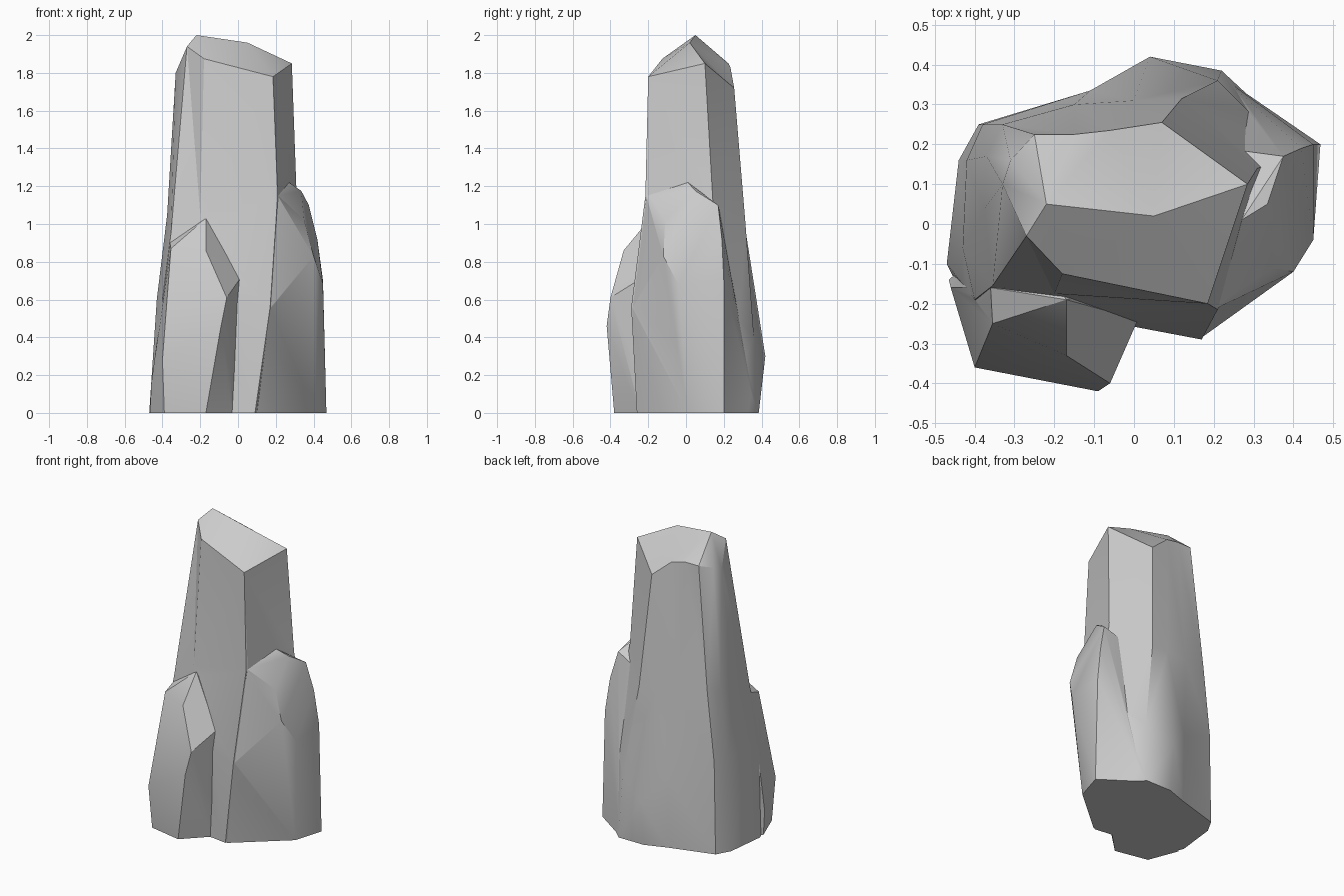
import bpy, bmesh
from math import radians

if "Cube" in bpy.data.objects:
    bpy.data.objects.remove(bpy.data.objects["Cube"])


def finish(name, bm):
    bmesh.ops.triangulate(bm, faces=bm.faces[:])
    bmesh.ops.recalc_face_normals(bm, faces=bm.faces[:])
    mesh = bpy.data.meshes.new(name)
    bm.to_mesh(mesh)
    bm.free()
    ob = bpy.data.objects.new(name, mesh)
    bpy.context.collection.objects.link(ob)
    return ob


def hull_rock(name, points):
    bm = bmesh.new()
    for p in points:
        bm.verts.new(p)
    res = bmesh.ops.convex_hull(bm, input=bm.verts[:])
    loose = [v for v in bm.verts if not v.link_faces]
    bmesh.ops.delete(bm, geom=loose, context='VERTS')
    return finish(name, bm)


# Tall pillar: upright edge lines, each from the ground to the rim
front_columns = [
    [(-.42, -.20, 0), (-.40, -.19, .60), (-.355, -.155, .95), (-.27, -.03, 1.94)],
    [(-.20, -.22, 0), (-.20, -.22, .60), (-.20, -.175, 1.05), (-.18, -.125, 1.875)],
    [(.09, -.26, 0), (.17, -.29, .56), (.21, -.215, 1.15), (.185, -.20, 1.78)],
    [(.43, .19, 0), (.40, .17, .60), (.31, .14, 1.16), (.285, .10, 1.85)],
]
back_columns = [
    [(.22, .385, 0), (.21, .36, .40), (.12, .315, 1.0), (.07, .255, 1.72)],
    [(.04, .385, 0), (.04, .42, .30), (.00, .31, 1.0), (-.06, .235, 1.83)],
    [(-.10, .335, 0), (-.11, .335, .45), (-.15, .30, 1.0), (-.15, .225, 1.85)],
    [(-.39, .25, 0), (-.38, .25, .60), (-.33, .25, 1.05), (-.25, .225, 1.85)],
    [(-.44, .16, 0), (-.42, .16, .60), (-.37, .17, 1.05), (-.31, .16, 1.83)],
    [(-.47, -.10, 0), (-.43, -.06, .60), (-.375, .04, 1.05), (-.33, .10, 1.80)],
]
bm = bmesh.new()
cols = [[bm.verts.new(p) for p in c] for c in front_columns + back_columns]
n = len(cols)
for i in range(n):
    a, b = cols[i], cols[(i + 1) % n]
    for k in range(3):
        bm.faces.new((a[k], b[k], b[k + 1], a[k + 1]))
bm.faces.new([c[0] for c in reversed(cols)])

# Sloping crown with a ridge between the front and back slopes
A, B, C, D, E, F, G, H, I, J = [c[3] for c in cols]
P = bm.verts.new((-.22, .05, 2.0))
Q = bm.verts.new((.05, .02, 1.96))
for f in [(A, B, P), (B, Q, P), (B, C, Q), (C, D, Q), (D, E, Q), (E, F, Q),
          (F, P, Q), (F, G, P), (G, H, P), (H, I, P), (I, J, P), (J, A, P)]:
    bm.faces.new(f)
pillar = finish("rock_pillar", bm)

# Shoulder rock on the right
right = hull_rock("right_shoulder_rock", [
    (.10, -.255, 0), (.17, -.285, .55), (.21, -.21, 1.15), (.41, .01, 0),
    (.45, -.04, .68), (.40, -.12, .83), (.35, -.11, 1.02), (.27, .01, 1.22),
    (.335, .05, 1.175), (.375, .17, 1.10), (.42, .19, .92), (.45, .20, .70),
    (.468, .20, 0), (.22, .37, 0), (.15, .20, 0), (.15, .20, 1.0)])

# Low rock at the front left
left = hull_rock("front_left_rock", [
    (-.17, -.19, 1.03), (-.36, -.16, .90), (-.355, -.25, .87), (-.17, -.33, .86),
    (-.06, -.40, .61), (.01, -.24, .71), (-.09, -.42, .46), (-.17, -.38, 0),
    (-.03, -.24, 0), (-.40, -.36, .28), (-.39, -.335, 0), (-.46, -.16, .15),
    (-.465, -.14, 0), (-.30, 0, 0), (-.30, 0, .85), (0, -.15, 0), (0, -.15, .70)])

# Fuse the rocks into one shell
bpy.context.view_layer.objects.active = pillar
pillar.select_set(True)
for rock in (right, left):
    mod = pillar.modifiers.new("fuse", 'BOOLEAN')
    mod.operation = 'UNION'
    mod.solver = 'EXACT'
    mod.object = rock
    bpy.ops.object.modifier_apply(modifier=mod.name)
    bpy.data.objects.remove(rock)
bpy.ops.object.shade_smooth_by_angle(angle=radians(28))
